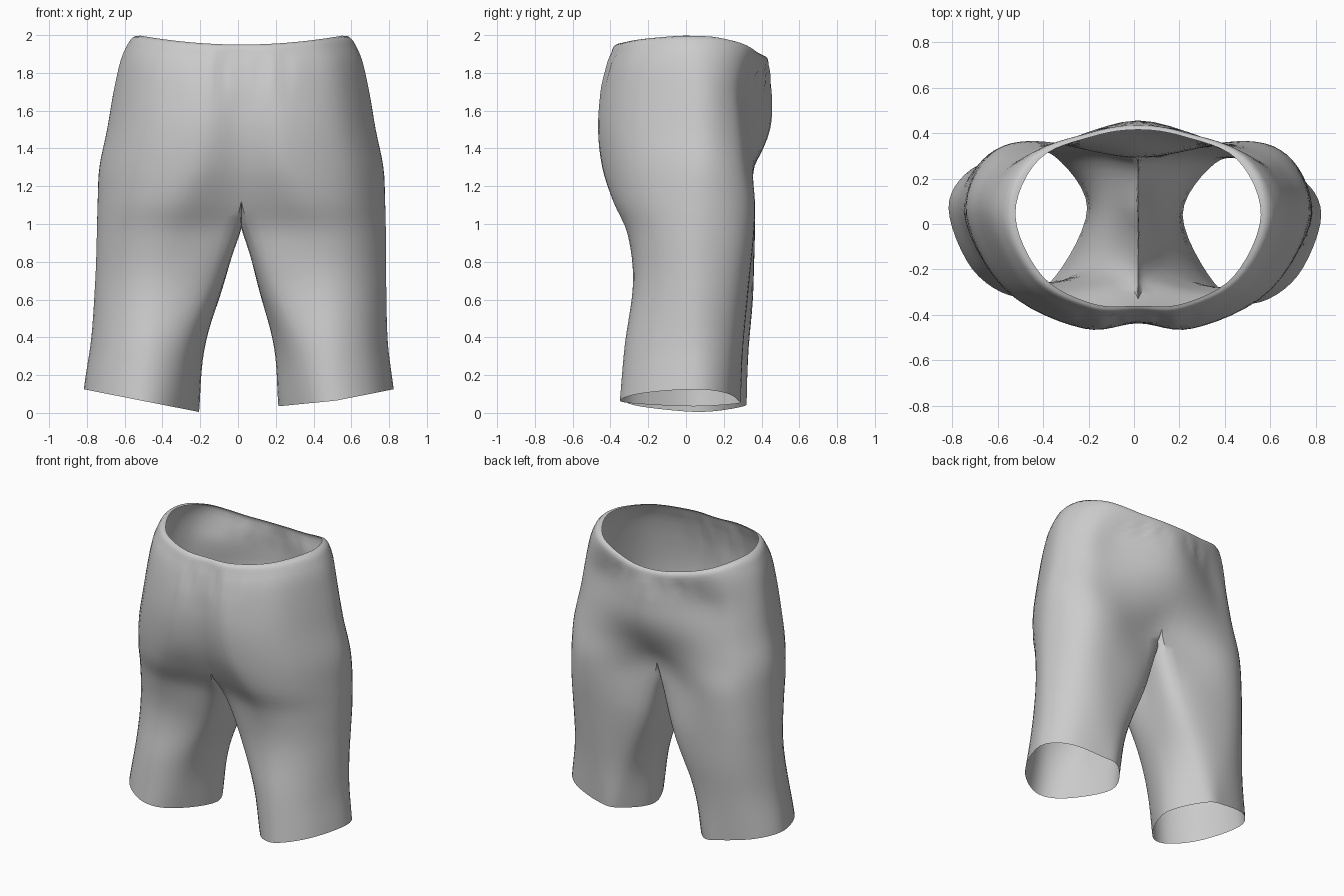
import bpy, bmesh, math
from mathutils import Vector

cube = bpy.data.objects.get("Cube")
if cube:
    bpy.data.objects.remove(cube, do_unlink=True)

CROTCH, SEG = 1.12, 6
# Cross-sections of one half: z, outer x, front x/y, back x/y, inseam corner x, front/back y, innermost x
LEVELS = [
    (.065, .82, .52, -.35, .50, .28, .35, -.26, .265, .21),
    (.35, .787, .48, -.325, .49, .30, .28, -.23, .26, .185),
    (.70, .77, .44, -.28, .48, .335, .14, -.21, .28, .085),
    (.95, .765, .40, -.31, .47, .36, .055, -.25, .29, .035),
    (CROTCH, .76, .34, -.385, .46, .365, 0, -.33, .30, 0),
    (1.30, .75, .27, -.44, .45, .345, 0, -.40, .365, 0),
    (1.50, .71, .24, -.46, .42, .335, 0, -.435, .445, 0),
    (1.70, .675, .22, -.445, .38, .325, 0, -.43, .455, 0),
    (1.86, .637, .22, -.41, .28, .37, 0, -.405, .445, 0),
    (1.94, .60, .20, -.385, .22, .40, 0, -.385, .437, 0),
    (1.975, .572, .20, -.37, .20, .40, 0, -.375, .43, 0),
    (1.985, .54, .20, -.35, .20, .385, 0, -.36, .415, 0),
]


def smooth(a, b, v):
    t = max(0, min(1, (v - a) / (b - a)))
    return t * t * (3 - 2 * t)


def section(z):
    """Blend the cross-sections along the height with a cubic curve."""
    i = max(k for k in range(len(LEVELS) - 1) if LEVELS[k][0] <= z + 1e-6)
    p, a, b, n = [LEVELS[max(0, min(len(LEVELS) - 1, i + k))] for k in (-1, 0, 1, 2)]
    h = b[0] - a[0]
    t = (z - a[0]) / h
    out = []
    for c in range(1, len(a)):
        m0 = (b[c] - p[c]) / (b[0] - p[0]) * h
        m1 = (n[c] - a[c]) / (n[0] - a[0]) * h
        out.append((2*t**3 - 3*t*t + 1) * a[c] + (t**3 - 2*t*t + t) * m0
                   + (3*t*t - 2*t**3) * b[c] + (t**3 - t*t) * m1)
    return out


def curve(p, a, b, n, t):
    return 0.5 * (2*a + (b - p)*t + (2*p - 5*a + 4*b - n)*t*t + (3*a - p - 3*b + n)*t**3)


def ring(z, side):
    """Points round one half: front, outside, back, then the inner leg if below the crotch."""
    xo, xf, yf, xb, yb, x0, yfc, ybc, xi = section(z)
    ys = .04
    # The back of the thigh is squarer than the hem and hip
    square = .03 * smooth(.4, .9, z) * (1 - smooth(1.2, 1.5, z))
    keys = [Vector(k) for k in (
        (x0, yfc), (xf, yf), (xf + (xo - xf) * .65, ys + (yf - ys) * .69), (xo, ys),
        (xb + (xo - xb) * (.69 + square), ys + (yb - ys) * (.71 + square)),
        (xb, yb), (x0, ybc), (xi, ys))]
    leg = z <= CROTCH + 1e-6
    # The round leg opens gradually into the flat centre of the seat
    joined = smooth(.75, CROTCH, z)
    pts = []
    for s in range(8 if leg else 6):
        q = [keys[(s + k) % 8] for k in (-1, 0, 1, 2)]
        if s == 0:
            q[0] = q[0].lerp(Vector((-xf, yf)), joined)
        if s == 5:
            q[3] = q[3].lerp(Vector((-xb, yb)), joined)
        for k in range(SEG):
            pts.append(curve(*q, k / SEG))
    if not leg:
        pts.append(keys[6])
    xm, half = (xo + xi) / 2, (xo - xi) / 2
    result = []
    for j, pt in enumerate(pts):
        x, y = max(0, pt.x), pt.y
        if abs(z - CROTCH) < .001 and j >= 6 * SEG:
            x = 0
        # Slanted hem, shallower inside the left leg
        slant = max(-1, min(1, (x - xm) / half))
        depth = .03 if side > 0 and slant < 0 else .06
        dz = (1 - smooth(.065, .5, z)) * depth * slant
        # Waist dips at the centre, more on the +y side
        centre = max(0, 1 - (x / .55) ** 2)
        dz += smooth(1.5, 1.95, z) * (.015 - centre * (.11 if y > 0 else .05))
        # Saddle under the crotch
        blend = smooth(.7, CROTCH, z)
        if j >= 6 * SEG:
            dz -= blend * .09 * math.sin(math.pi * (j - 6 * SEG) / (2 * SEG))
        if y > 0:
            dz += blend * (1 - smooth(CROTCH, 1.4, z)) * .06 * smooth(.3, 0, x)
        # Soft gathers under the waistband
        gather = smooth(1.6, 1.82, z) * (1 - smooth(1.88, 1.95, z))
        y += gather * .008 * math.sin(x * 48) * (1 - smooth(.25, .4, x)) * (1 if y > 0 else -1)
        # Right leg hangs further back; the waist sits slightly to the left
        if side < 0:
            y += .03 * (1 - smooth(.5, 1.1, z)) * smooth(0, .06, x)
        result.append((x * side + .004 + .014 * smooth(.1, 1, z), y, z + dz))
    return result


# Heights of the rings, hitting every cross-section exactly
heights = [LEVELS[0][0]]
for lo, hi in zip(LEVELS, LEVELS[1:]):
    n = max(2, round((hi[0] - lo[0]) / .045))
    heights += [lo[0] + (hi[0] - lo[0]) * (k + 1) / n for k in range(n)]

bm = bmesh.new()
for side in (1, -1):
    rows = [[bm.verts.new(p) for p in ring(z, side)] for z in heights]
    for low, high in zip(rows, rows[1:]):
        closed = len(high) == 8 * SEG
        for j in range(8 * SEG if closed else 6 * SEG):
            k = (j + 1) % len(low)
            quad = [low[j], low[k], high[k], high[j]]
            bm.faces.new(quad if side > 0 else quad[::-1])
bmesh.ops.remove_doubles(bm, verts=bm.verts, dist=.0005)

mesh = bpy.data.meshes.new("shorts")
bm.to_mesh(mesh)
bm.free()
shorts = bpy.data.objects.new("shorts", mesh)
bpy.context.collection.objects.link(shorts)

# Grey cloth
cloth = bpy.data.materials.new("grey cloth")
cloth.use_nodes = True
colour = (.6, .6, .6, 1)
cloth.diffuse_color = colour
cloth.node_tree.nodes["Principled BSDF"].inputs["Base Color"].default_value = colour
mesh.materials.append(cloth)

bpy.ops.object.select_all(action='DESELECT')
shorts.select_set(True)
bpy.context.view_layer.objects.active = shorts
bpy.ops.object.shade_smooth_by_angle(angle=math.radians(40))
